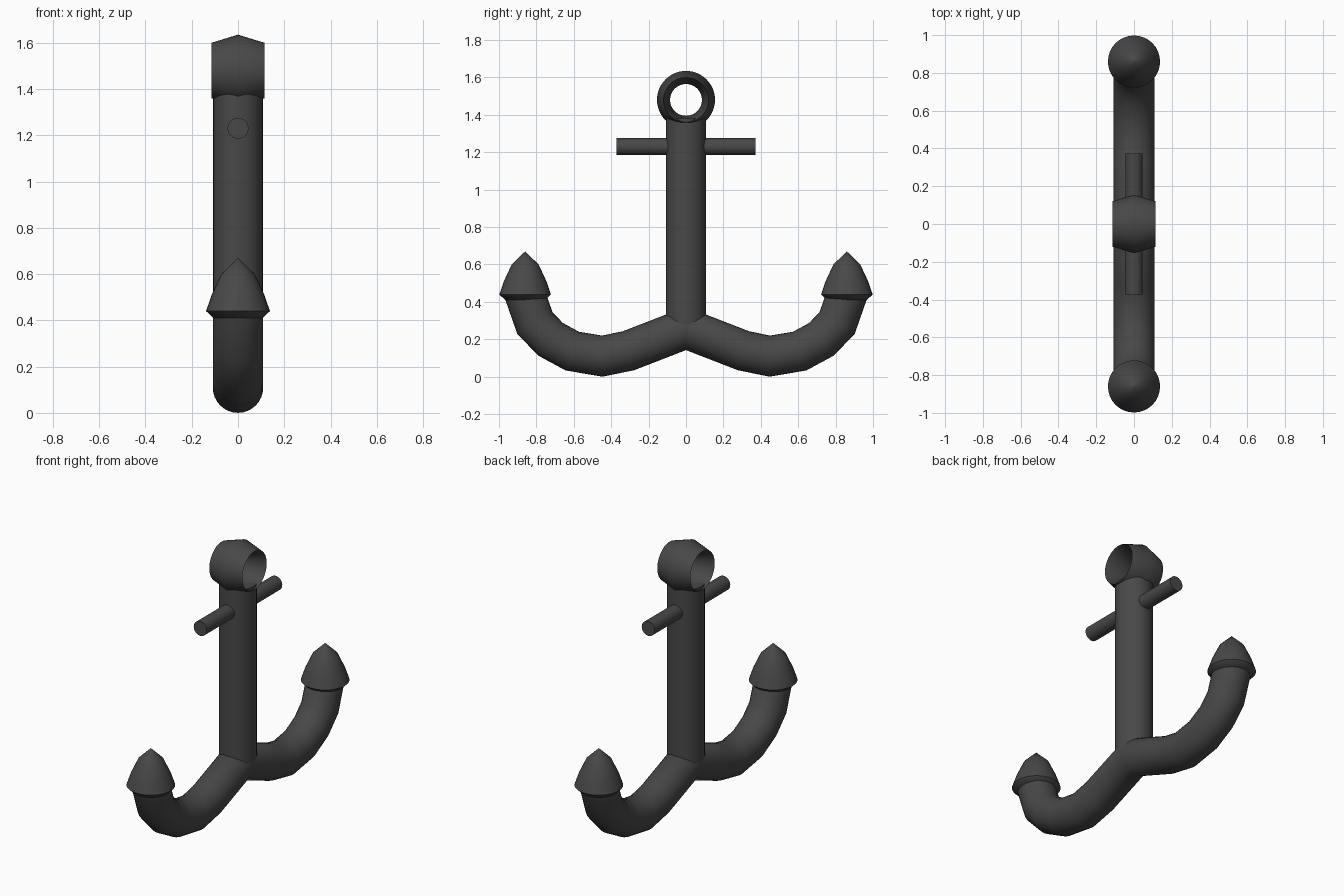
import bpy, bmesh
from math import cos, sin, pi, radians
from mathutils import Vector

if "Cube" in bpy.data.objects:
    bpy.data.objects.remove(bpy.data.objects["Cube"])

SEG = 32
iron = bpy.data.materials.new("dark_iron")
iron.diffuse_color = (0.065, 0.065, 0.065, 1)
iron.use_nodes = True
iron.node_tree.nodes["Principled BSDF"].inputs["Base Color"].default_value = iron.diffuse_color


def finish(ob, name, angle=40):
    ob.name = name
    ob.data.materials.append(iron)
    bpy.ops.object.select_all(action='DESELECT')
    ob.select_set(True)
    bpy.context.view_layer.objects.active = ob
    bpy.ops.object.shade_smooth_by_angle(angle=radians(angle))


def skin(name, rings, angle=40, closed=False):
    """Join equal-sized vertex rings into a tube, capped unless closed."""
    bm = bmesh.new()
    loops = [[bm.verts.new(p) for p in ring] for ring in rings]
    n = len(loops[0])
    pairs = list(zip(loops, loops[1:] + loops[:1]))
    for a, b in (pairs if closed else pairs[:-1]):
        for i in range(n):
            j = (i + 1) % n
            bm.faces.new((a[i], a[j], b[j], b[i]))
    if not closed:
        bm.faces.new(loops[0])
        bm.faces.new(loops[-1])
    bmesh.ops.remove_doubles(bm, verts=bm.verts, dist=1e-5)
    bmesh.ops.recalc_face_normals(bm, faces=bm.faces)
    me = bpy.data.meshes.new(name)
    bm.to_mesh(me)
    bm.free()
    ob = bpy.data.objects.new(name, me)
    bpy.context.collection.objects.link(ob)
    finish(ob, name, angle)


def cylinder(name, r, length, loc, rot=(0, 0, 0)):
    bpy.ops.mesh.primitive_cylinder_add(vertices=SEG, radius=r, depth=length,
                                        location=loc, rotation=rot)
    finish(bpy.context.object, name)


turn = [2 * pi * i / SEG for i in range(SEG)]

# Upright shaft and crossbar
cylinder("shaft", 0.107, 1.13, (0, 0, 0.815))
cylinder("crossbar", 0.045, 0.745, (0, 0, 1.23), (pi / 2, 0, 0))

# Top ring with a wide diamond section, its axis along x
section = [(0.155, 0), (0.12, 0.114), (0.085, 0), (0.12, -0.114)]
skin("top_ring", [[(x, r * cos(t), 1.48 + r * sin(t)) for r, x in section]
                  for t in [2 * pi * i / 48 for i in range(48)]], 50, closed=True)

# Curved arms swept along a mirrored path with mitred joints
half = [(0.307, 0.139), (0.448, 0.110), (0.608, 0.137), (0.724, 0.200),
        (0.808, 0.287), (0.865, 0.45)]
path = [(-y, z) for y, z in reversed(half)] + [(0, 0.258)] + half
path = [Vector((0, y, z)) for y, z in path]
rings = []
for i, p in enumerate(path):
    before = (p - path[max(i - 1, 0)]).normalized()
    after = (path[min(i + 1, len(path) - 1)] - p).normalized()
    tan = (before + after).normalized()
    mitre = 0.108 / max(tan.dot(before), tan.dot(after))
    side = Vector((0, -tan.z, tan.y))
    rings.append([p + Vector((0.109 * cos(t), 0, 0)) + side * (mitre * sin(t))
                  for t in turn])
skin("arms", rings, 60)

# Pointed tips on both arms
profile = [(0.107, 0.41), (0.138, 0.44), (0.114, 0.51), (0.072, 0.60), (0, 0.67)]
for name, y in (("tip_left", -0.86), ("tip_right", 0.86)):
    rings = [[(r * cos(t), y + r * sin(t), z) for t in turn] for r, z in profile[:-1]]
    rings.append([(1e-4 * cos(t), y + 1e-4 * sin(t), profile[-1][1]) for t in turn])
    skin(name, rings, 50)
